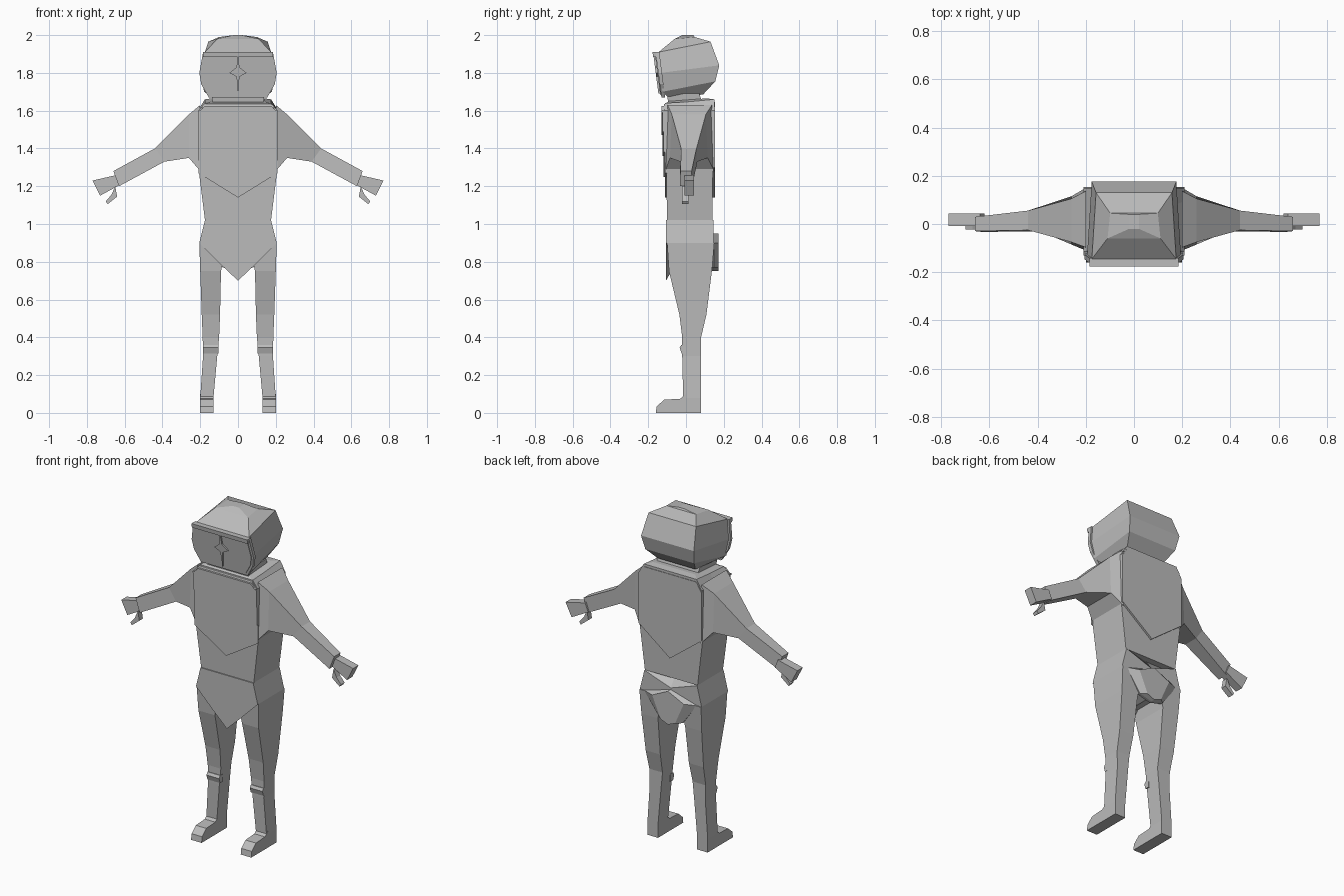
import bpy
import bmesh

cube = bpy.data.objects.get("Cube")
if cube:
    bpy.data.objects.remove(cube, do_unlink=True)

grey = bpy.data.materials.new("plain grey")
grey.use_nodes = True
grey.diffuse_color = (0.5, 0.5, 0.5, 1)
grey.node_tree.nodes["Principled BSDF"].inputs["Base Color"].default_value = grey.diffuse_color

# Body landmarks
knee, crotch, hip, waist, armpit, shoulder = 0.4, 0.7, 0.9, 1.02, 1.3, 1.6
hip_half, waist_half, chest_half, collar_half = 0.205, 0.175, 0.21, 0.175
front, back = -0.1, 0.15


def loft(name, rings, mirrored=False):
    """Join matching rings of points into a closed solid, optionally as a left and right pair."""
    bm = bmesh.new()
    rows = [[bm.verts.new(point) for point in ring] for ring in rings]
    count = len(rows[0])
    for lower, upper in zip(rows, rows[1:]):
        for i in range(count):
            j = (i + 1) % count
            bm.faces.new((lower[i], lower[j], upper[j], upper[i]))
    bm.faces.new(rows[0])
    bm.faces.new(rows[-1])
    bmesh.ops.recalc_face_normals(bm, faces=bm.faces)
    mesh = bpy.data.meshes.new(name)
    bm.to_mesh(mesh)
    bm.free()
    mesh.materials.append(grey)
    obj = bpy.data.objects.new(name, mesh)
    bpy.context.collection.objects.link(obj)
    if mirrored:
        mirror = obj.modifiers.new("mirror", "MIRROR")
        mirror.use_mirror_merge = False
    return obj


def section(z, outer, front=front, back=back, inner=None, rise=0, rear=1):
    """Four-sided section; rise lifts the rear edge and rear scales its width."""
    inner = -outer if inner is None else inner
    return [(inner, front, z), (outer, front, z),
            (outer * rear, back, z + rise), (inner * rear, back, z + rise)]


def plate(name, half, near, far, lean=0):
    """Symmetric slab from the right half of an outline, leaning with height."""
    points = half + [(-x, z) for x, z in reversed(half) if x > 0]
    base = half[-1][1]
    return loft(name, [[(x, y + lean * (z - base), z) for x, z in points] for y in (near, far)])


def side_slab(name, outline, near, far):
    """Pair of slabs cut to an outline seen from the front."""
    return loft(name, [[(x, y, z) for x, z in outline] for y in (near, far)], mirrored=True)


# Head shell, narrower towards the rear
loft("head", [
    section(z=1.675, outer=0.14, front=front, back=0.09, rise=0.01, rear=0.9),
    section(z=1.7, outer=0.18, front=-0.125, back=0.155, rise=0.055, rear=0.9),
    section(z=1.8, outer=0.195, front=-0.135, back=0.176, rise=0.04, rear=0.9),
    section(z=1.91, outer=0.175, front=-0.145, back=0.13, rise=0.055, rear=0.9),
    section(z=1.98, outer=0.11, front=-0.06, back=0.045, rise=0.01, rear=0.9),
    section(z=2, outer=0.02, front=-0.02, back=0.04)])

# Tilted face plate, raised inner panel, brow bar and cross ridge
lean = -0.13
face_half, face_top, face_low = 0.185, 1.91, 1.67
face = [(0, face_top), (face_half, face_top), (hip_half, 1.8),
        (face_half + 0.01, 1.74), (0.155, face_low), (0, face_low)]
plate("face_plate", face, near=-0.11, far=-0.13, lean=lean)
panel = [(x * 0.94, z + (1.79 - z) * 0.1) for x, z in face]
plate("face_panel", panel, near=-0.12, far=-0.136, lean=lean)
brow_low = face_top - 0.025
plate("brow_bar", [(0, face_top), (face_half, face_top), (face_half, brow_low), (0, brow_low)],
      near=-0.15, far=-0.174, lean=lean)
ridge = [(0, 1.9), (0.008, 1.83), (0.045, 1.8), (0.008, 1.78), (0, 1.69)]
plate("face_ridge", ridge, near=-0.13, far=-0.146, lean=lean)

# Neck and sloping collar
loft("neck", [section(z=shoulder, outer=0.13, front=-0.09, back=0.1),
              section(z=1.69, outer=0.14, back=0.07)])
loft("collar", [section(z=shoulder, outer=0.2, front=-0.125, rise=0.02),
                section(z=1.635, outer=collar_half, front=-0.115, rise=0.025),
                section(z=1.65, outer=0.14, front=-0.09, back=0.11, rise=0.015)])

# Torso
loft("torso", [section(z=waist, outer=waist_half, back=0.14),
               section(z=armpit, outer=chest_half, front=-0.105, back=0.142),
               section(z=shoulder, outer=chest_half, front=-0.115),
               section(z=1.64, outer=collar_half, front=-0.11, rise=0.015)])


def shield(tip, edge, top):
    """Half outline of a plate with cut top corners and a pointed lower end."""
    return [(0, top), (collar_half, top), (chest_half, shoulder - 0.01), (chest_half, edge), (0, tip)]


# Layered chevrons on the chest, each lapping over the next one down
for layer in range(4):
    tip = 1.14 + layer * 0.11
    plate(f"chest_chevron_{layer}", shield(tip, edge=tip + 0.13, top=1.625),
          near=front, far=-0.112 - layer * 0.006)
plate("back_plate", shield(tip=1.14, edge=armpit, top=1.645), near=0.12, far=back + 0.003)


def hip_outline(y, point, top=waist):
    """Pelvis cross-section at depth y, ending in the given low point."""
    gap = (point + hip) / 2 - 0.02
    half = [(0, top), (waist_half, waist), (hip_half, hip), (0.085, gap), (0, point)]
    return [(x, y, z) for x, z in half] + [(-x, y, z) for x, z in reversed(half) if x]


# Pelvis with a pointed front, and a rounded seat behind
loft("pelvis", [hip_outline(y=-0.106, point=crotch), hip_outline(y=-0.06, point=0.78),
                hip_outline(y=0.1, point=0.78), hip_outline(y=0.145, point=0.76, top=0.96)])
seat_outer = [(0, 0.95), (waist_half, hip), (0.08, 0.77), (0, 0.75)]
seat_inner = [(x * 0.6, z) for x, z in seat_outer]
loft("seat", [[(x, y, z) for x, z in half] + [(-x, y, z) for x, z in reversed(half) if x]
              for half, y in ((seat_outer, 0.13), (seat_outer, 0.147), (seat_inner, 0.172))])

# Legs
heel = 0.08
loft("legs", [
    section(z=hip, inner=0.06, outer=hip_half),
    section(z=0.75, inner=0.09, outer=0.2, front=-0.09, back=0.137),
    section(z=0.52, inner=0.095, outer=0.192, front=-0.035, back=0.108),
    section(z=knee, inner=0.1, outer=0.187, front=-0.02, back=heel),
    section(z=0.3, inner=0.11, outer=0.185, front=-0.02, back=heel),
    section(z=0.08, inner=0.13, outer=0.2, front=-0.015, back=heel),
    section(z=0, inner=0.13, outer=0.2, front=-0.015, back=heel)], mirrored=True)
loft("knee_bands", [section(z=z, inner=0.102, outer=0.186, front=y, back=0)
                    for z, y in ((0.36, -0.024), (0.345, -0.034), (0.315, -0.024))], mirrored=True)

# Feet, a side profile stretched across the width
foot = [(0, 0), (-0.16, 0), (-0.155, 0.035), (-0.115, 0.07), (-0.03, 0.075), (0, 0.1)]
loft("feet", [[(x, y, z) for y, z in foot] for x in (0.13, 0.2)], mirrored=True)


def arm_section(upper, lower, depth, centre):
    """Slanted arm section between an upper and a lower edge, thinner on top."""
    corners = ((upper, -0.9), (lower, -1), (lower, 1), (upper, 0.9))
    return [(x, centre + side * depth, z) for (x, z), side in corners]


# Shoulders and arms
wrist_top, wrist_low = (0.66, 1.28), (0.63, 1.2)
loft("arms", [
    arm_section(upper=(0.2, 1.63), lower=(0.2, 1.28), depth=0.13, centre=0.02),
    arm_section(upper=(0.26, 1.58), lower=(0.26, 1.35), depth=0.1, centre=0.015),
    arm_section(upper=(0.44, 1.4), lower=(0.39, 1.33), depth=0.045, centre=0.015),
    arm_section(upper=wrist_top, lower=wrist_low, depth=0.033, centre=0)], mirrored=True)

# Hands with bent thumbs
palm = [(0.64, 1.26), (0.77, 1.23), (0.73, 1.15), (0.62, 1.21)]
side_slab("hands", palm, near=-0.008, far=0.043)
thumb = [(0.65, 1.2), (0.67, 1.155), (0.7, 1.12), (0.69, 1.105), (0.64, 1.145)]
side_slab("thumbs", thumb, near=-0.022, far=0.012)
